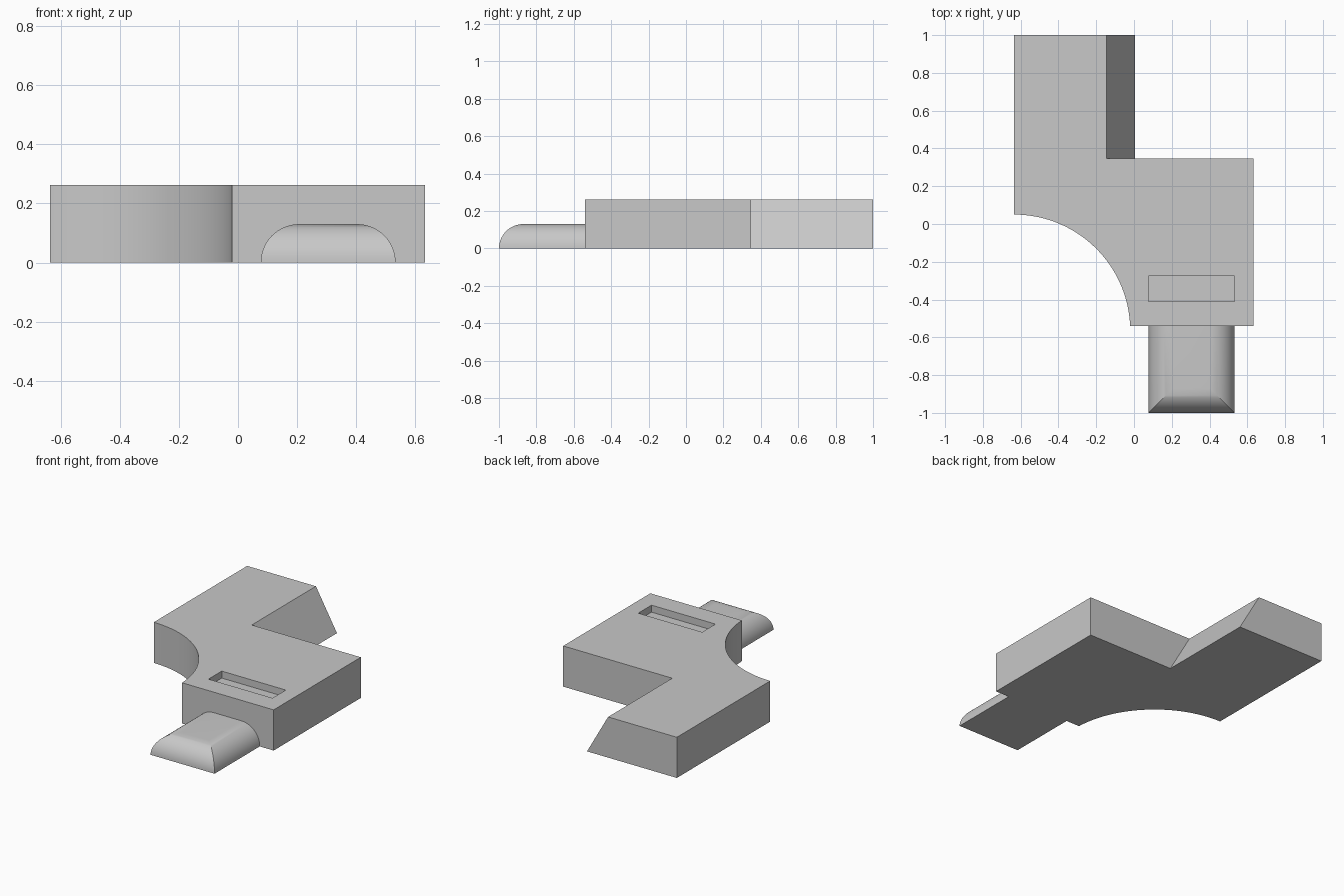
import bpy, bmesh
from math import cos, sin, radians, pi

cube = bpy.data.objects.get("Cube")
if cube:
    bpy.data.objects.remove(cube, do_unlink=True)

HEIGHT = 0.262
FRONT = -0.54

grey = bpy.data.materials.new("plain grey")
grey.use_nodes = True
colour = (0.58, 0.58, 0.58, 1)
grey.diffuse_color = colour
grey.node_tree.nodes["Principled BSDF"].inputs["Base Color"].default_value = colour


def loft(name, loops):
    """Solid through a stack of closed loops that share one vertex count."""
    bm = bmesh.new()
    rings = [[bm.verts.new(p) for p in loop] for loop in loops]
    n = len(rings[0])
    for low, high in zip(rings, rings[1:]):
        for i in range(n):
            j = (i + 1) % n
            bm.faces.new((low[i], low[j], high[j], high[i]))
    bm.faces.new(rings[0][::-1])
    bm.faces.new(rings[-1])
    bmesh.ops.recalc_face_normals(bm, faces=bm.faces)
    mesh = bpy.data.meshes.new(name)
    bm.to_mesh(mesh)
    bm.free()
    mesh.materials.append(grey)
    obj = bpy.data.objects.new(name, mesh)
    bpy.context.collection.objects.link(obj)
    return obj


def rectangle(x0, x1, y0, y1, z):
    return [(x0, y0, z), (x1, y0, z), (x1, y1, z), (x0, y1, z)]


def combine(target, tool, operation):
    tool.hide_render = True
    mod = target.modifiers.new(operation.title(), "BOOLEAN")
    mod.operation = operation
    mod.solver = "EXACT"
    mod.object = tool
    bpy.context.view_layer.objects.active = target
    bpy.ops.object.modifier_apply(modifier=mod.name)
    bpy.data.objects.remove(tool, do_unlink=True)


# Body outline: stepped plate with a concave quarter-round corner
def body_outline(notch_x, z):
    cx, cy, r, steps = -0.635, -0.565, 0.615, 40
    pts = [(0.632, FRONT), (0.632, 0.347), (notch_x, 0.347), (notch_x, 1), (cx, 1)]
    for i in range(steps + 1):
        a = radians(90 + (2.33 - 90) * i / steps)
        pts.append((cx + r * cos(a), cy + r * sin(a)))
    return [(x, y, z) for x, y in pts]


# The inner side of the rear arm slopes outwards towards the base
body = loft("body", [body_outline(0.005, 0), body_outline(-0.145, HEIGHT)])

# Front tongue: quarter-round sides and nose meeting in mitres
R, STEPS = 0.13, 16
loops = []
for i in range(STEPS + 1):
    a = pi / 2 * i / STEPS
    inset = R * (1 - cos(a))
    loops.append(rectangle(0.077 + inset, 0.533 - inset, -1 + inset, FRONT + 0.1, R * sin(a)))
combine(body, loft("tongue", loops), "UNION")

# Shallow slot in the top face
slot = [rectangle(0.077, 0.533, -0.41, -0.275, z) for z in (HEIGHT - 0.045, HEIGHT + 0.1)]
combine(body, loft("slot_cutter", slot), "DIFFERENCE")

# Smooth the curves, keep the edges sharp
bpy.ops.object.select_all(action="DESELECT")
body.select_set(True)
bpy.context.view_layer.objects.active = body
bpy.ops.object.shade_smooth_by_angle(angle=radians(25))
